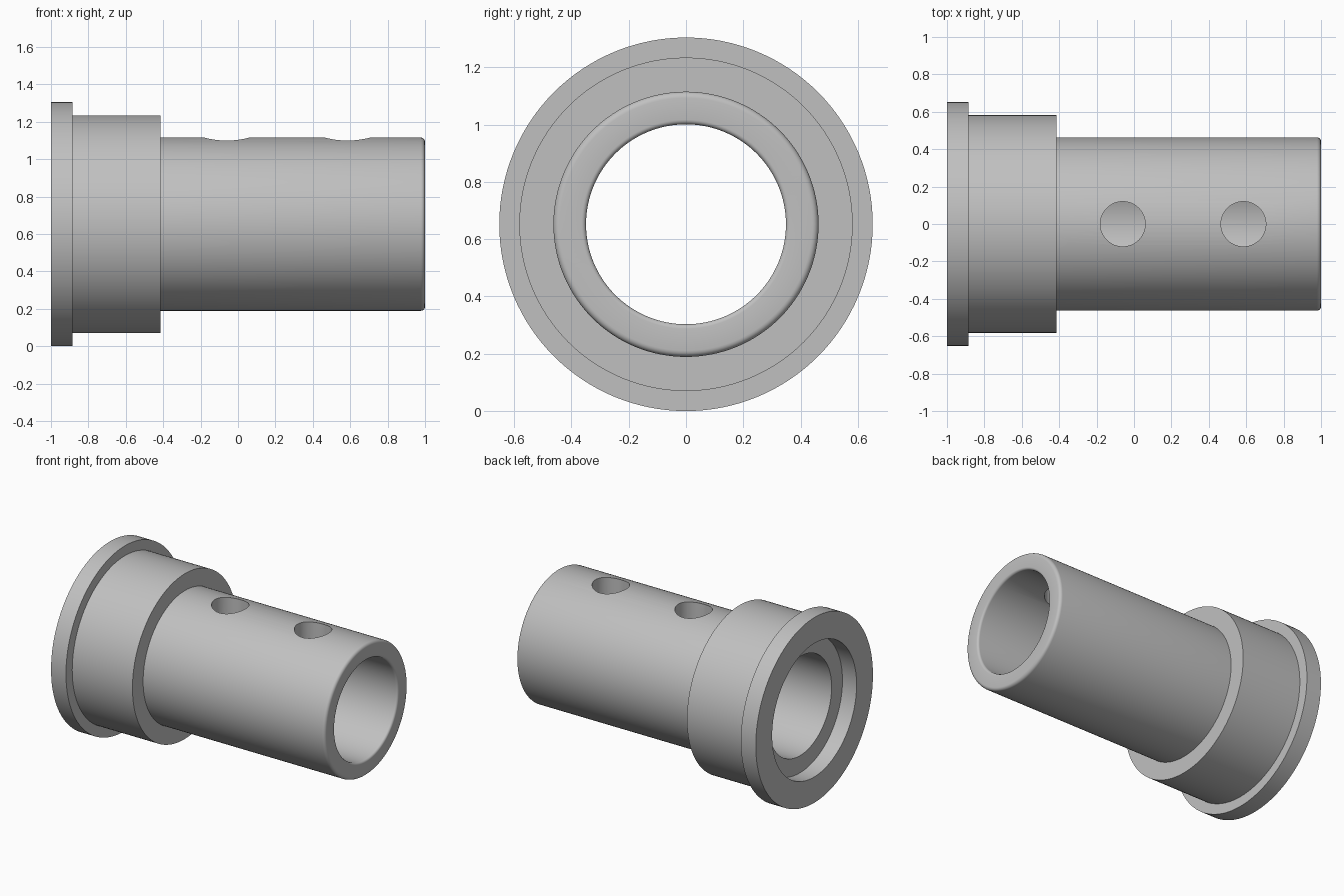
import bpy
import bmesh
from math import pi, sin, cos, radians
from mathutils import Matrix, Vector

cube = bpy.data.objects.get("Cube")
if cube:
    bpy.data.objects.remove(cube, do_unlink=True)

FLANGE_R, COLLAR_R, TUBE_R, BORE_R, RECESS_R = 0.652, 0.582, 0.463, 0.349, 0.47
ROUND_OUT, ROUND_IN = 0.022, 0.016
SEGMENTS = 128

steel = bpy.data.materials.new("grey steel")
steel.use_nodes = True
grey = (0.53, 0.53, 0.53, 1)
steel.diffuse_color = grey
steel.node_tree.nodes["Principled BSDF"].inputs["Base Color"].default_value = grey


def arc(x, r, size, start, end, steps=5):
    """Points (x, radius) of a rounded corner."""
    angles = [start + (end - start) * i / steps for i in range(steps + 1)]
    return [(x + size * cos(a), r + size * sin(a)) for a in angles]


def make_object(name, bm):
    bmesh.ops.recalc_face_normals(bm, faces=bm.faces)
    mesh = bpy.data.meshes.new(name)
    bm.to_mesh(mesh)
    bm.free()
    mesh.materials.append(steel)
    obj = bpy.data.objects.new(name, mesh)
    bpy.context.collection.objects.link(obj)
    return obj


# Closed section of the sleeve: flange, collar, tube, rounded end, bore, recess
profile = [(-1, RECESS_R), (-1, FLANGE_R), (-0.884, FLANGE_R), (-0.884, COLLAR_R),
           (-0.415, COLLAR_R), (-0.415, TUBE_R)]
profile += arc(1 - ROUND_OUT, TUBE_R - ROUND_OUT, ROUND_OUT, pi / 2, 0)
profile += arc(1 - ROUND_IN, BORE_R + ROUND_IN, ROUND_IN, 0, -pi / 2)
profile += [(-0.89, BORE_R), (-0.89, RECESS_R)]

# Sweep the section around the x axis
bm = bmesh.new()
rings = []
for i in range(SEGMENTS):
    a = 2 * pi * i / SEGMENTS
    rings.append([bm.verts.new((x, r * cos(a), FLANGE_R + r * sin(a))) for x, r in profile])
for i, ring in enumerate(rings):
    following = rings[(i + 1) % SEGMENTS]
    for j in range(len(profile)):
        k = (j + 1) % len(profile)
        bm.faces.new((ring[j], ring[k], following[k], following[j]))
sleeve = make_object("flanged_sleeve", bm)

# Two radial holes through the upper wall only
bm = bmesh.new()
for x in (-0.06, 0.585):
    bmesh.ops.create_cone(bm, cap_ends=True, segments=64, radius1=0.12, radius2=0.12,
                          depth=0.6, matrix=Matrix.Translation(Vector((x, 0, FLANGE_R + 0.4))))
cutter = make_object("hole_cutter", bm)
cutter.hide_render = True

holes = sleeve.modifiers.new("radial holes", "BOOLEAN")
holes.object = cutter
holes.operation = "DIFFERENCE"
holes.solver = "EXACT"
bpy.ops.object.select_all(action="DESELECT")
bpy.context.view_layer.objects.active = sleeve
sleeve.select_set(True)
bpy.ops.object.modifier_apply(modifier=holes.name)
bpy.data.objects.remove(cutter, do_unlink=True)
bpy.ops.object.shade_smooth_by_angle(angle=radians(30))
